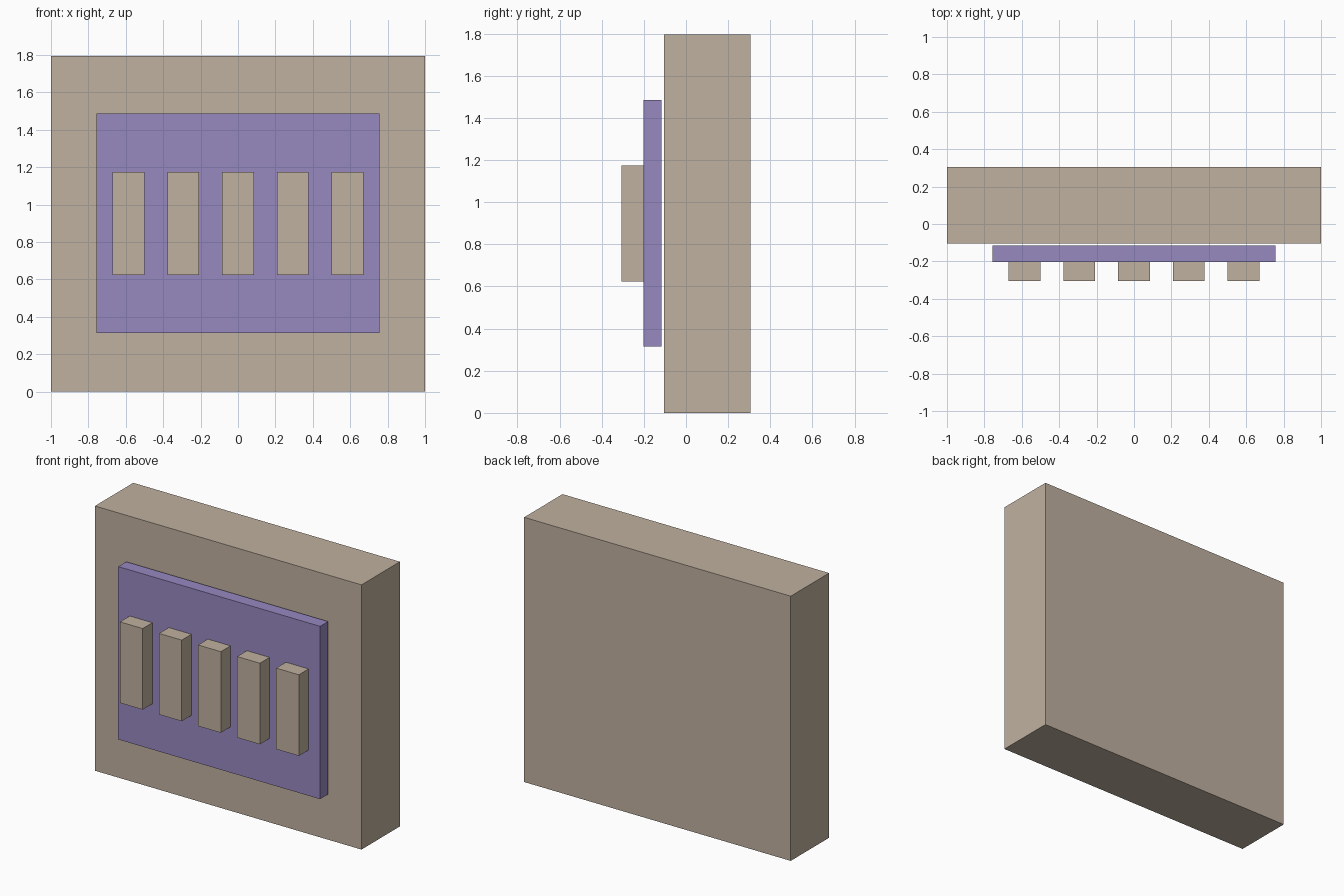
import bpy

if "Cube" in bpy.data.objects:
    bpy.data.objects.remove(bpy.data.objects["Cube"])


def material(name, rgb):
    m = bpy.data.materials.new(name)
    m.diffuse_color = (*rgb, 1.0)
    m.use_nodes = True
    m.node_tree.nodes["Principled BSDF"].inputs["Base Color"].default_value = m.diffuse_color
    return m


def box(name, x, y, z, mat):
    """Box spanning the given (min, max) ranges."""
    bpy.ops.mesh.primitive_cube_add(size=1, location=[sum(r) / 2 for r in (x, y, z)])
    ob = bpy.context.object
    ob.name = name
    ob.scale = [r[1] - r[0] for r in (x, y, z)]
    bpy.ops.object.transform_apply(location=False, rotation=False, scale=True)
    ob.data.materials.append(mat)
    return ob


tan = material("tan", (0.53, 0.44, 0.35))
purple = material("purple", (0.31, 0.25, 0.53))

# Main slab
box("body", (-1, 1), (-0.105, 0.306), (0, 1.795), tan)

# Coloured plate floating just in front of the slab
box("front_panel", (-0.757, 0.757), (-0.202, -0.116), (0.314, 1.486), purple)

# Row of five upright bars on the plate
for i in range(5):
    cx = (i - 2) * 0.293
    box(f"bar_{i + 1}", (cx - 0.085, cx + 0.085), (-0.306, -0.202), (0.624, 1.174), tan)
